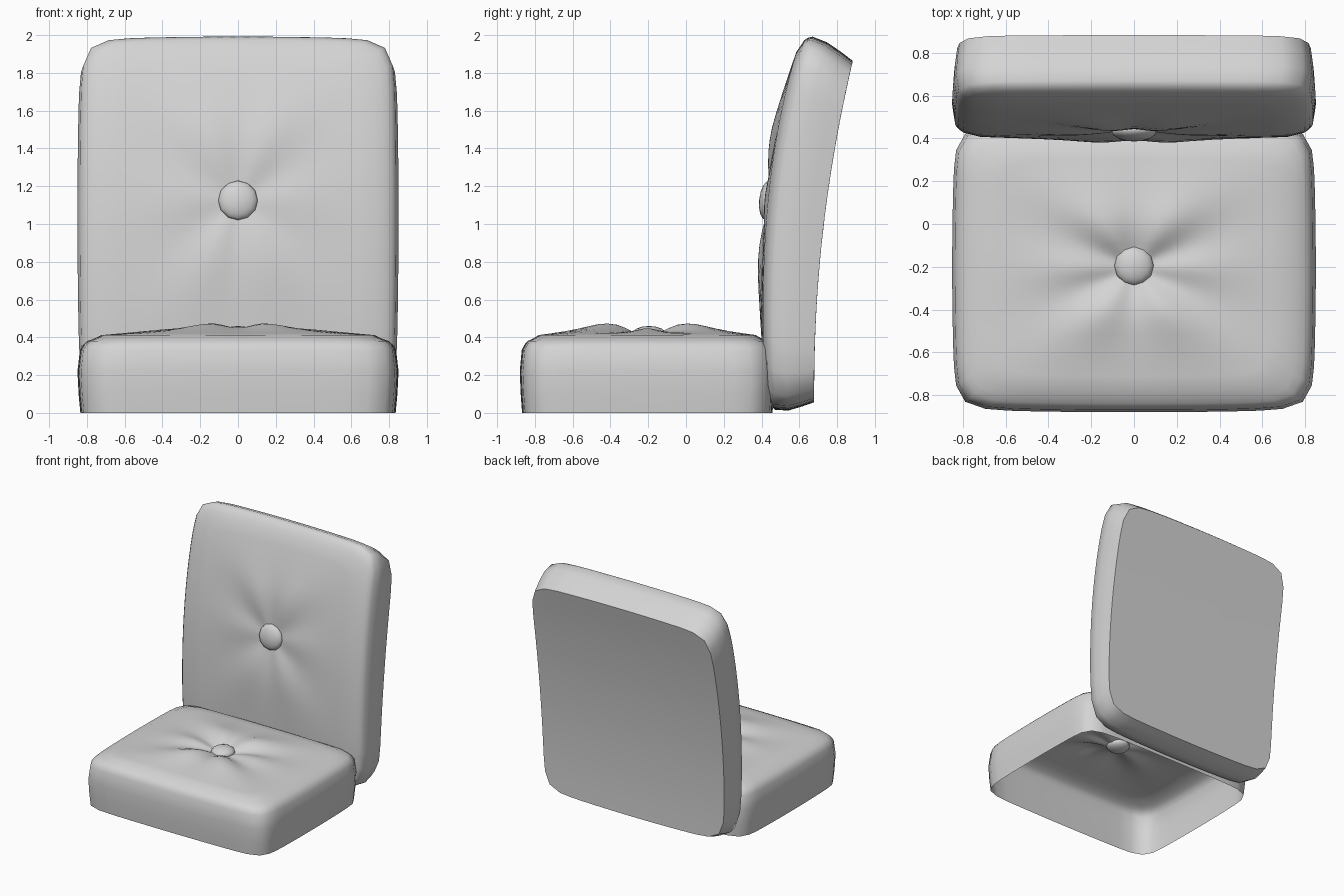
import bpy, bmesh, math
from mathutils import Vector

cube = bpy.data.objects.get("Cube")
if cube:
    bpy.data.objects.remove(cube, do_unlink=True)

grey = bpy.data.materials.new("grey fabric")
grey.use_nodes = True
colour = (0.66, 0.66, 0.66, 1)
grey.diffuse_color = colour
grey.node_tree.nodes["Principled BSDF"].inputs["Base Color"].default_value = colour

SEGMENTS = 72
# Side wall rings: (outline scale, height)
WALL = [(0.982, 0), (0.993, 0.25), (1, 0.55), (0.985, 0.83), (0.965, 0.9),
        (0.94, 0.95), (0.9, 0.98)]
TOP_RINGS = [0.85, 0.75, 0.65, 0.55, 0.46, 0.38, 0.31, 0.24, 0.17, 0.11, 0.05]
# Rings across the flat rear of a closed cushion
REAR = [(t, 0) for t in (0.1, 0.25, 0.4, 0.55, 0.7, 0.85)]


def outline(angle):
    """Rounded square with slightly bowed sides."""
    c, s = math.cos(angle), math.sin(angle)
    size = (abs(c) ** 12 + abs(s) ** 12) ** (-1 / 12)
    u, v = c * size, s * size
    return u * (1 - 0.018 * v * v), v * (1 - 0.02 * u * u)


def tufted_height(u, v, t):
    """Crowned top with a central dimple and radiating folds."""
    r, angle = math.hypot(u, v), math.atan2(v, u)
    fold = (r / 0.36 * math.exp(1 - r / 0.36)) ** 3 * min(1, 1.6 * (1 - t))
    folds = 0.08 * math.sin(angle) ** 2 + 0.035 * math.cos(6 * angle)
    return 1 + 0.1 * (1 - t * t) - 0.09 * math.exp(-(r / 0.2) ** 2) + fold * folds


def finish(obj, angle):
    obj.data.materials.append(grey)
    bpy.ops.object.select_all(action="DESELECT")
    obj.select_set(True)
    bpy.context.view_layer.objects.active = obj
    bpy.ops.object.shade_smooth_by_angle(angle=math.radians(angle))


def cushion(name, place, closed):
    bm = bmesh.new()
    rings = []
    levels = (REAR if closed else []) + WALL + [(t, None) for t in TOP_RINGS]
    for t, h in levels:
        ring = []
        for i in range(SEGMENTS):
            u, v = (t * c for c in outline(math.tau * i / SEGMENTS))
            height = tufted_height(u, v, t) if h is None else h
            ring.append(bm.verts.new(place(u, v, height)))
        rings.append(ring)
    for low, high in zip(rings, rings[1:]):
        for i in range(SEGMENTS):
            j = (i + 1) % SEGMENTS
            bm.faces.new((low[i], low[j], high[j], high[i]))
    bm.faces.new(rings[-1])
    if closed:
        bm.faces.new(rings[0][::-1])
    mesh = bpy.data.meshes.new(name)
    bm.to_mesh(mesh)
    bm.free()
    obj = bpy.data.objects.new(name, mesh)
    bpy.context.collection.objects.link(obj)
    finish(obj, 50)


def button(name, location, radius, depth, tilt):
    bpy.ops.mesh.primitive_uv_sphere_add(segments=12, ring_count=8, radius=1,
                                         location=location, rotation=(tilt, 0, 0))
    obj = bpy.context.object
    obj.name = name
    obj.scale = (radius, radius, depth)
    finish(obj, 60)


def place_seat(u, v, h):
    return Vector((0.85 * u, -0.205 + 0.675 * v, 0.4 * h))


def place_back(u, v, h):
    # Blend between the curved rear sheet and the curved front sheet
    rear = Vector((0.85 * u, 0.725 + 0.104 * v + 0.058 * v * v, 0.96 + 0.92 * v))
    front = Vector((0.85 * u, 0.44 + 0.1 * v + 0.09 * v * v,
                    1.12 + 1.02 * v - 0.11 * v * v))
    # The puffed front is shallower than on the seat
    return rear.lerp(front, min(h, 1) + 0.7 * max(h - 1, 0))


cushion("seat_cushion", place_seat, closed=False)
cushion("back_cushion", place_back, closed=True)
button("seat_button", (0, -0.195, 0.415), 0.092, 0.045, 0)
button("back_button", (0, 0.432, 1.125), 0.105, 0.045, math.radians(84))
